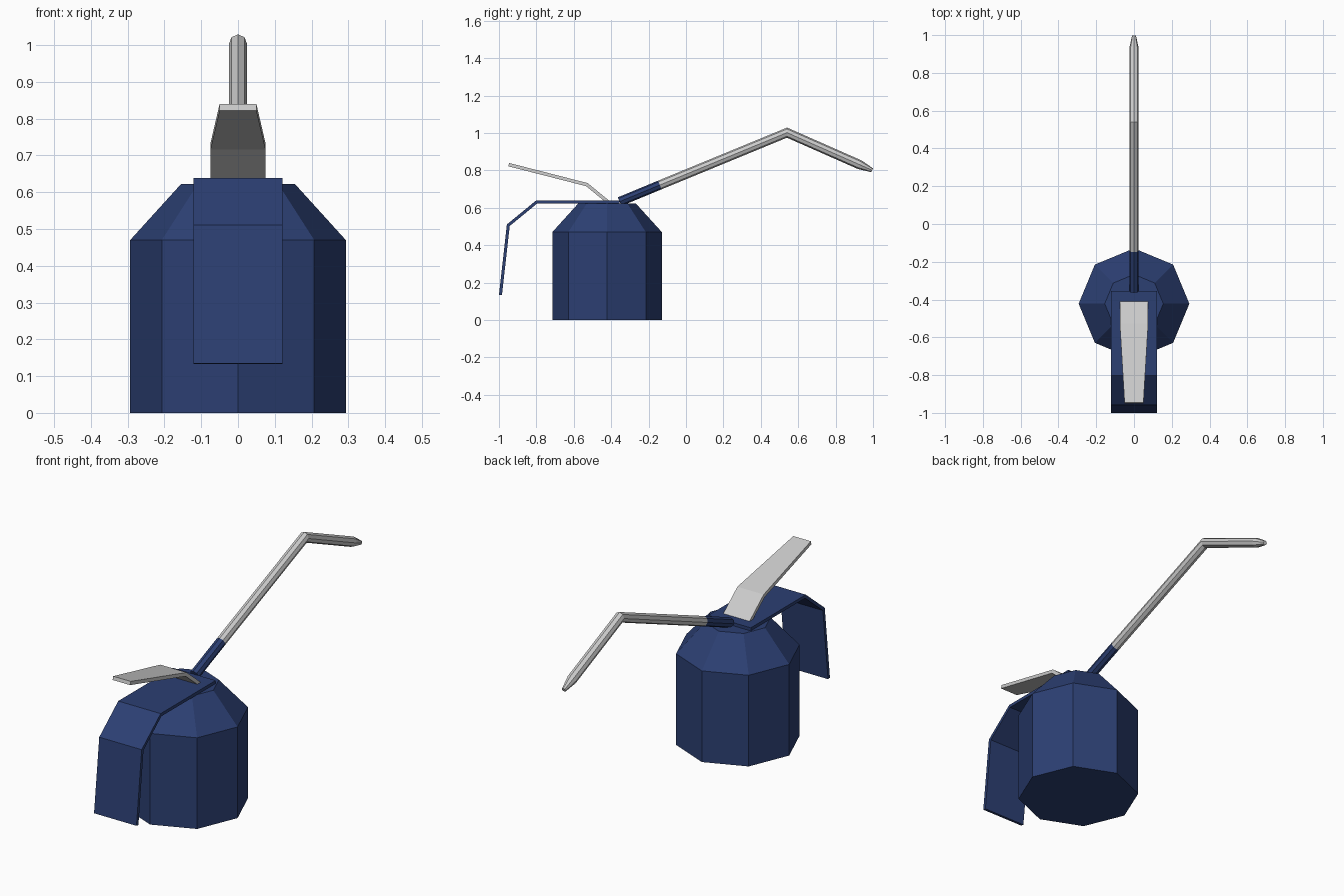
import bpy, bmesh, math
from mathutils import Vector

if "Cube" in bpy.data.objects:
    bpy.data.objects.remove(bpy.data.objects["Cube"])

blue = bpy.data.materials.new("blue_paint")
blue.diffuse_color = (0.025, 0.05, 0.17, 1)
blue.use_nodes = True
blue.node_tree.nodes["Principled BSDF"].inputs["Base Color"].default_value = blue.diffuse_color


def make_object(name, bm, mat=None):
    bmesh.ops.recalc_face_normals(bm, faces=bm.faces)
    mesh = bpy.data.meshes.new(name)
    bm.to_mesh(mesh)
    bm.free()
    obj = bpy.data.objects.new(name, mesh)
    bpy.context.collection.objects.link(obj)
    if mat:
        mesh.materials.append(mat)
    return obj


def skin(bm, rings):
    """Join rings of vertices into a closed, capped tube."""
    n = len(rings[0])
    for a, b in zip(rings, rings[1:]):
        for i in range(n):
            j = (i + 1) % n
            bm.faces.new((a[i], a[j], b[j], b[i]))
    bm.faces.new(rings[0])
    bm.faces.new(rings[-1])


def sweep(name, path, sections, mat=None):
    """Sweep sections (x, offset) along a path in the y-z plane, mitred at bends."""
    bm = bmesh.new()
    pts = [Vector(p) for p in path]
    dirs = [(b - a).normalized() for a, b in zip(pts, pts[1:])]
    rings = []
    for i, p in enumerate(pts):
        d0, d1 = dirs[max(i - 1, 0)], dirs[min(i, len(dirs) - 1)]
        t = (d0 + d1).normalized()
        normal = Vector((-t.y, t.x)) / t.dot(d1)
        rings.append([bm.verts.new((x, p.x + normal.x * o, p.y + normal.y * o))
                      for x, o in sections[i]])
    skin(bm, rings)
    return make_object(name, bm, mat)


def rect(w, t):
    return [(-w, -t), (w, -t), (w, t), (-w, t)]


def octagon(r):
    return [(r * math.cos(i * math.pi / 4), r * math.sin(i * math.pi / 4)) for i in range(8)]


# Eight-sided can with sloped shoulder
bm = bmesh.new()
skin(bm, [[bm.verts.new((x, y - 0.422, z)) for x, y in octagon(r)]
          for r, z in ((0.293, 0), (0.293, 0.47), (0.155, 0.622))])
make_object("can_body", bm, blue)

# Bent strap handle
sweep("handle", [(-0.355, 0.63), (-0.80, 0.63), (-0.95, 0.507), (-0.992, 0.134)],
      [rect(0.121, 0.008)] * 4, blue)

# Thumb lever
sweep("lever", [(-0.415, 0.63), (-0.53, 0.724), (-0.948, 0.831)],
      [rect(0.075, 0.009), rect(0.075, 0.009), rect(0.05, 0.009)])

# Spout: painted base and bare bent tube with narrowed tip
sweep("spout_base", [(-0.355, 0.633), (-0.14, 0.722)], [octagon(0.025)] * 2, blue)
sweep("spout", [(-0.14, 0.722), (0.54, 1.002), (0.93, 0.83), (0.995, 0.801)],
      [octagon(r) for r in (0.025, 0.025, 0.025, 0.011)])
